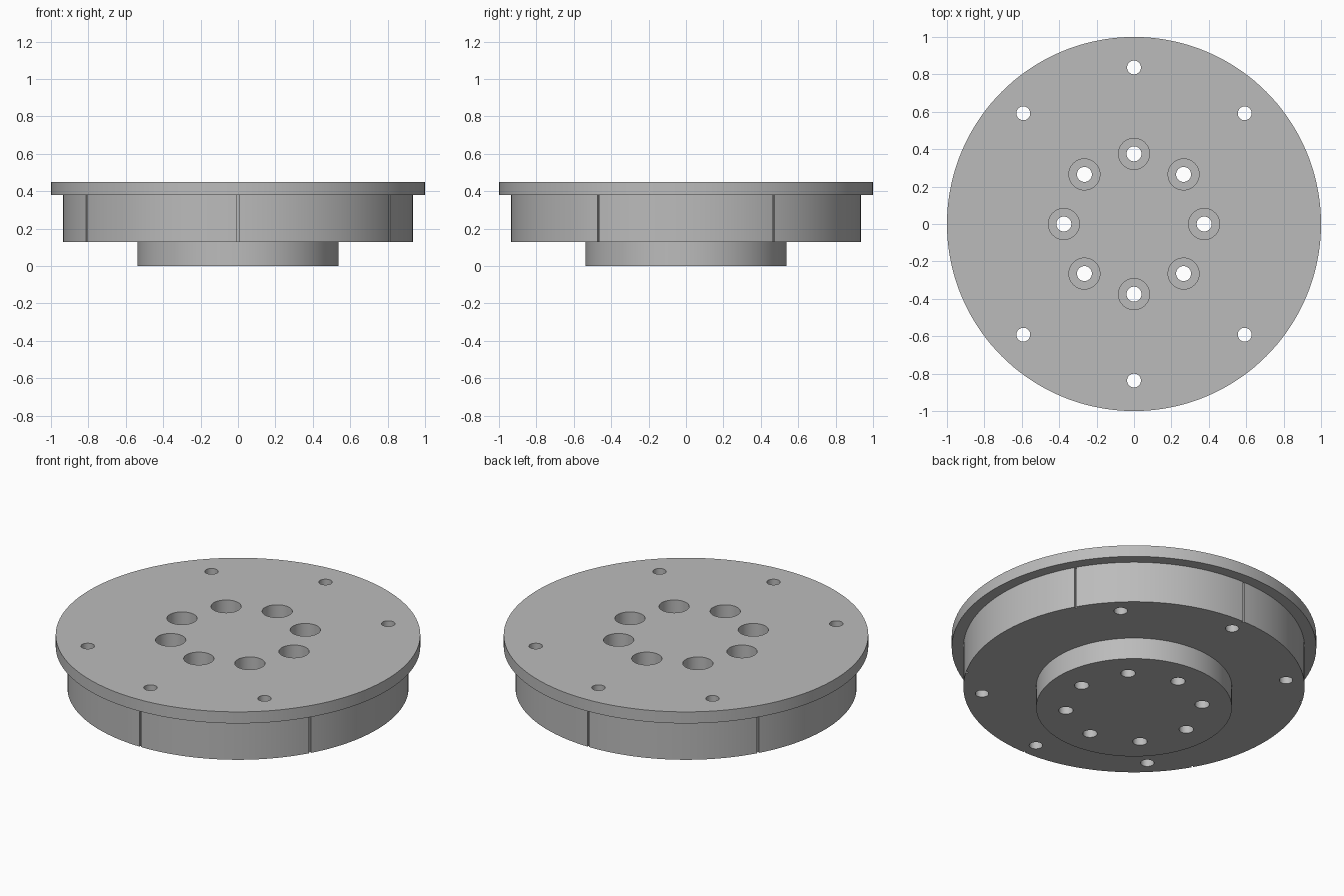
import bpy, bmesh
from math import pi, radians
from mathutils import Matrix, Vector

cube = bpy.data.objects.get("Cube")
if cube:
    bpy.data.objects.remove(cube, do_unlink=True)

grey = bpy.data.materials.new("machined_grey")
grey.use_nodes = True
colour = (0.5, 0.5, 0.5, 1)
grey.diffuse_color = colour
grey.node_tree.nodes["Principled BSDF"].inputs["Base Color"].default_value = colour


def make_object(name, bm):
    bmesh.ops.recalc_face_normals(bm, faces=bm.faces)
    mesh = bpy.data.meshes.new(name)
    bm.to_mesh(mesh)
    bm.free()
    mesh.materials.append(grey)
    obj = bpy.data.objects.new(name, mesh)
    bpy.context.collection.objects.link(obj)
    return obj


def polar(radius, angle):
    return Matrix.Rotation(radians(angle), 4, "Z") @ Vector((radius, 0, 0))


def add_cylinder(bm, centre, radius, z0, z1, sides=40):
    place = Matrix.Translation((centre.x, centre.y, (z0 + z1) / 2))
    bmesh.ops.create_cone(bm, cap_ends=True, segments=sides, radius1=radius,
                          radius2=radius, depth=z1 - z0, matrix=place)


# Stepped hub: boss, drum and flange, turned from one profile
profile = [(0, 0), (0.537, 0), (0.537, 0.13), (0.936, 0.13),
           (0.936, 0.38), (1, 0.38), (1, 0.45), (0, 0.45)]
bm = bmesh.new()
points = [bm.verts.new((r, 0, z)) for r, z in profile]
edges = [bm.edges.new(pair) for pair in zip(points, points[1:])]
bmesh.ops.spin(bm, geom=points + edges, cent=(0, 0, 0), axis=(0, 0, 1),
               angle=2 * pi, steps=144, use_merge=True)
bmesh.ops.remove_doubles(bm, verts=bm.verts, dist=0.0001)
bmesh.ops.dissolve_limit(bm, angle_limit=0.001, verts=bm.verts, edges=bm.edges)
hub = make_object("flanged_hub", bm)

# Through holes: rim bolts and the inner bolt ring
bm = bmesh.new()
for angle in (45, 90, 135, 225, 270, 315):
    add_cylinder(bm, polar(0.837, angle), 0.037, -0.1, 0.6)
for i in range(8):
    add_cylinder(bm, polar(0.375, i * 45), 0.04, -0.1, 0.6)
holes = make_object("hole_cutter", bm)

# Counterbores around the inner bolt ring
bm = bmesh.new()
for i in range(8):
    add_cylinder(bm, polar(0.375, i * 45), 0.083, 0.33, 0.6, 48)
counterbores = make_object("counterbore_cutter", bm)

# Six narrow slots down the drum wall
bm = bmesh.new()
for i in range(6):
    turn = Matrix.Rotation(radians(30 + i * 60), 4, "Z")
    place = turn @ Matrix.Translation((0.945, 0, 0.24)) @ Matrix.Diagonal((0.04, 0.011, 0.28, 1))
    bmesh.ops.create_cube(bm, size=1, matrix=place)
slots = make_object("slot_cutter", bm)

for cutter in (holes, counterbores, slots):
    cutter.hide_render = True
    cutter.hide_viewport = True
    cut = hub.modifiers.new(cutter.name, "BOOLEAN")
    cut.operation = "DIFFERENCE"
    cut.solver = "EXACT"
    cut.object = cutter

# Apply the cuts, drop the cutters and smooth the round walls
graph = bpy.context.evaluated_depsgraph_get()
graph.update()
hub_mesh = bpy.data.meshes.new_from_object(hub.evaluated_get(graph))
hub.modifiers.clear()
hub.data = hub_mesh
for cutter in (holes, counterbores, slots):
    bpy.data.objects.remove(cutter, do_unlink=True)
bpy.ops.object.select_all(action="DESELECT")
hub.select_set(True)
bpy.context.view_layer.objects.active = hub
bpy.ops.object.shade_smooth_by_angle(angle=radians(30))
